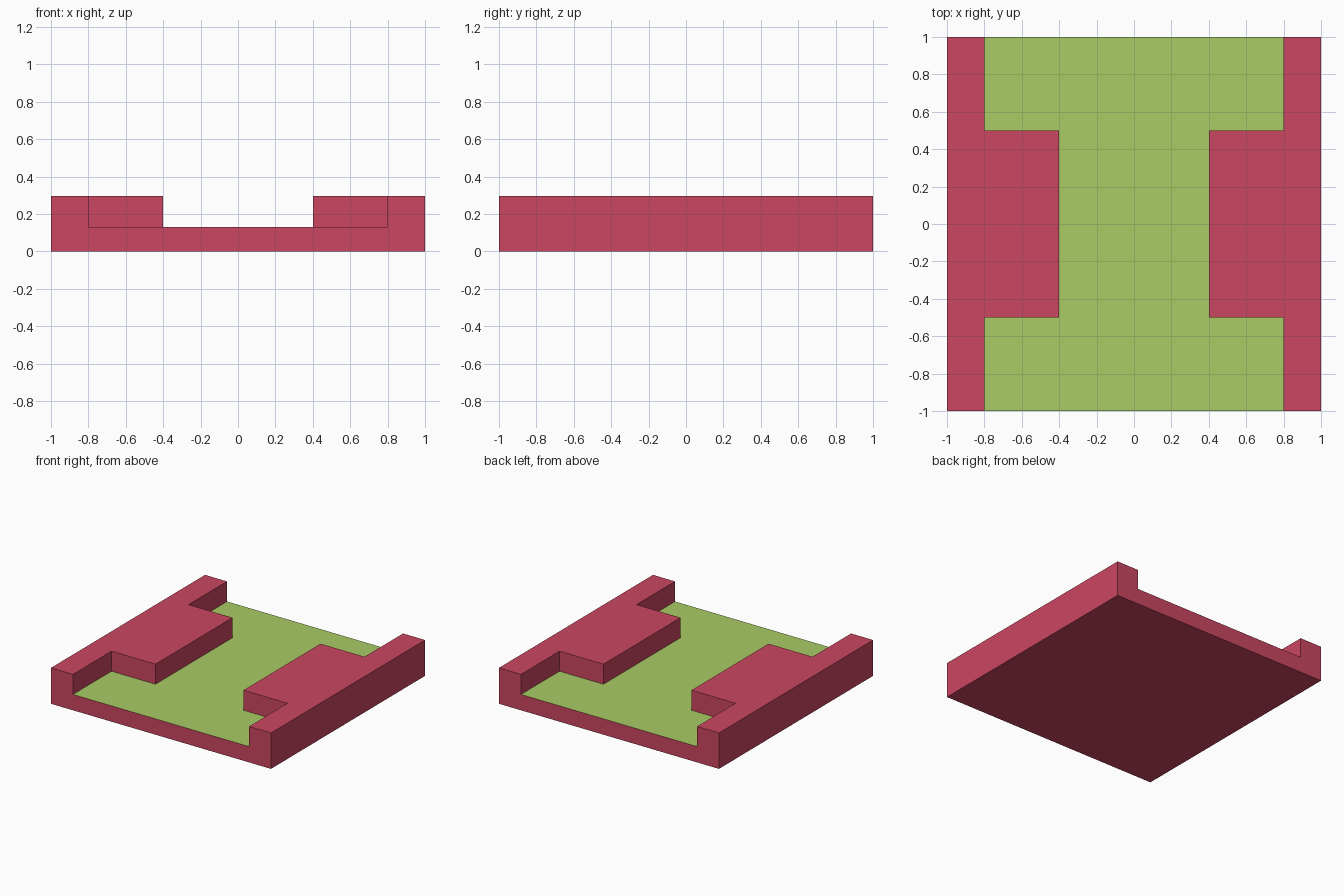
import bpy
import bmesh

if "Cube" in bpy.data.objects:
    bpy.data.objects.remove(bpy.data.objects["Cube"])

FLOOR_Z, TOP_Z = 0.13, 0.295
XS = (-1, -0.8, -0.4, 0.4, 0.8, 1)
YS = (-1, -0.5, 0.5, 1)


def material(name, rgb):
    mat = bpy.data.materials.new(name)
    mat.diffuse_color = (*rgb, 1)
    mat.use_nodes = True
    mat.node_tree.nodes["Principled BSDF"].inputs["Base Color"].default_value = mat.diffuse_color
    return mat


def raise_faces(bm, faces, height):
    """Extrude faces upward and return the new top faces."""
    geom = bmesh.ops.extrude_face_region(bm, geom=faces)["geom"]
    verts = [g for g in geom if isinstance(g, bmesh.types.BMVert)]
    bmesh.ops.translate(bm, verts=verts, vec=(0, 0, height))
    return [g for g in geom if isinstance(g, bmesh.types.BMFace)]


bm = bmesh.new()

# Base slab, divided along the lines of the plan
rows = [[bm.verts.new((x, y, 0)) for x in XS] for y in YS]
cells = [bm.faces.new((a[i], a[i + 1], b[i + 1], b[i]))
         for a, b in zip(rows, rows[1:]) for i in range(len(XS) - 1)]
top = raise_faces(bm, cells, FLOOR_Z)

# Side rails with wide middle blocks, rising from the slab
def is_rail(face):
    c = face.calc_center_median()
    return abs(c.x) > 0.8 or (abs(c.x) > 0.4 and abs(c.y) < 0.5)


raise_faces(bm, [f for f in top if is_rail(f)], TOP_Z - FLOOR_Z)
bmesh.ops.recalc_face_normals(bm, faces=bm.faces)

# Green floor: upward faces at slab height
for f in bm.faces:
    low = abs(f.calc_center_median().z - FLOOR_Z) < 0.001
    f.material_index = int(low and f.normal.z > 0.9)

# Merge coplanar cells into clean panels
bmesh.ops.dissolve_limit(bm, angle_limit=0.01, verts=bm.verts, edges=bm.edges,
                         delimit={'MATERIAL'})

mesh = bpy.data.meshes.new("channel_tile")
bm.to_mesh(mesh)
bm.free()
mesh.materials.append(material("red", (0.597, 0.061, 0.122)))
mesh.materials.append(material("green", (0.402, 0.604, 0.130)))
tile = bpy.data.objects.new("channel_tile", mesh)
bpy.context.collection.objects.link(tile)
